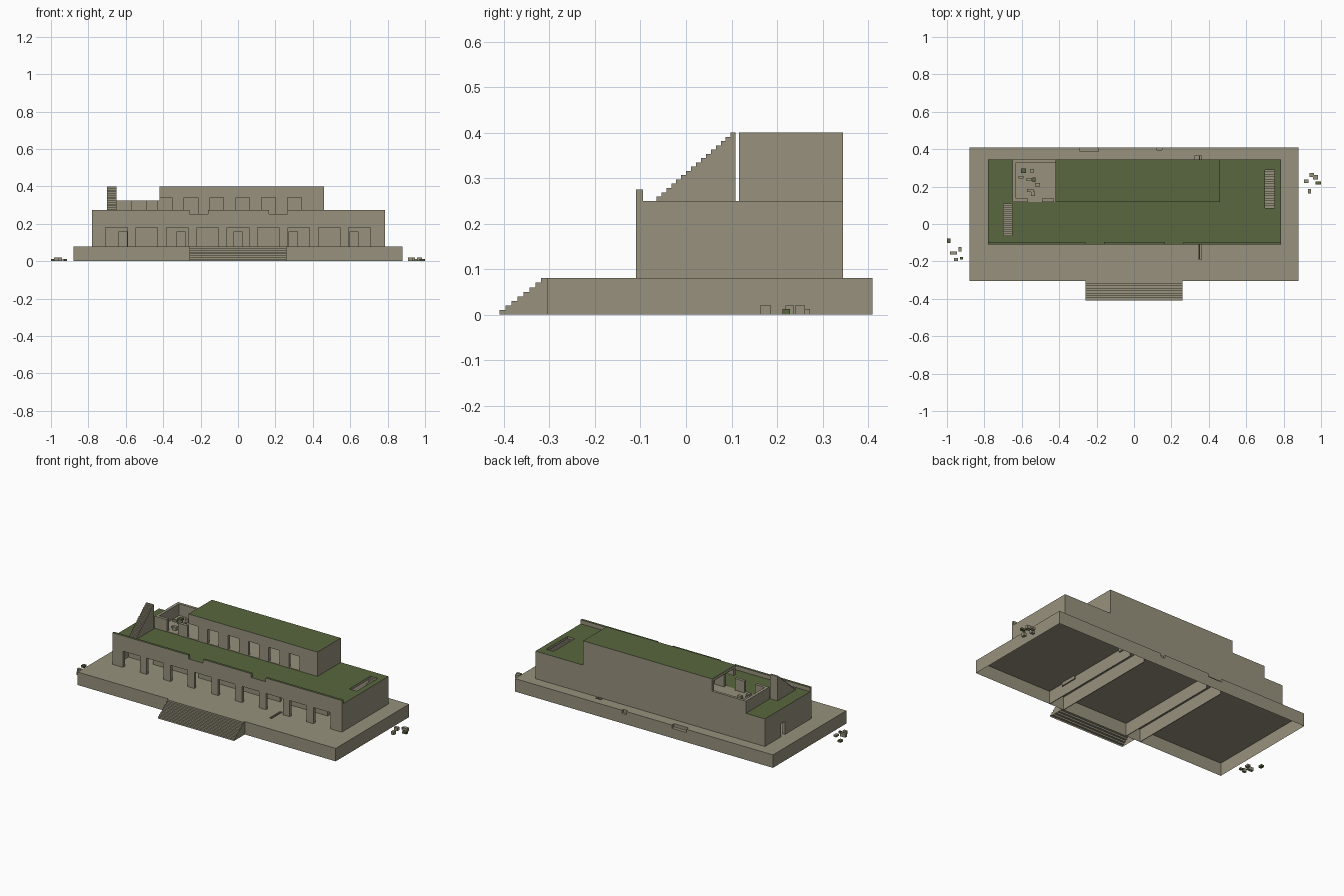
import bpy
import bmesh

cube = bpy.data.objects.get("Cube")
if cube:
    bpy.data.objects.remove(cube, do_unlink=True)


def material(name, rgb):
    mat = bpy.data.materials.new(name)
    mat.use_nodes = True
    mat.diffuse_color = (*rgb, 1)
    mat.node_tree.nodes["Principled BSDF"].inputs["Base Color"].default_value = (*rgb, 1)
    return mat


STONE = material("weathered stone", (0.31, 0.285, 0.205))
MOSS = material("moss green", (0.10, 0.135, 0.05))


def add_object(name, bm, mats):
    bmesh.ops.recalc_face_normals(bm, faces=bm.faces)
    mesh = bpy.data.meshes.new(name)
    bm.to_mesh(mesh)
    bm.free()
    for mat in mats:
        mesh.materials.append(mat)
    obj = bpy.data.objects.new(name, mesh)
    bpy.context.collection.objects.link(obj)
    return obj


def box(name, x, y, z, mats=(STONE,)):
    bm = bmesh.new()
    bmesh.ops.create_cube(bm, size=1)
    for v in bm.verts:
        v.co = [r[0] if c < 0 else r[1] for r, c in zip((x, y, z), v.co)]
    return add_object(name, bm, mats)


def cut(obj, x, y, z):
    """Subtract a box from an object and bake the result."""
    cutter = box("cutter", x, y, z, ())
    cutter.hide_render = True
    mod = obj.modifiers.new("opening", "BOOLEAN")
    mod.operation, mod.solver, mod.object = "DIFFERENCE", "EXACT", cutter
    bpy.context.view_layer.update()
    baked = bpy.data.meshes.new_from_object(
        obj.evaluated_get(bpy.context.evaluated_depsgraph_get()))
    obj.modifiers.clear()
    obj.data = baked
    bpy.data.objects.remove(cutter, do_unlink=True)


def open_bottom(obj):
    """Remove the faces lying on the ground."""
    bm = bmesh.new()
    bm.from_mesh(obj.data)
    low = [f for f in bm.faces if all(abs(v.co.z) < 1e-4 for v in f.verts)]
    bmesh.ops.delete(bm, geom=low, context="FACES")
    bm.to_mesh(obj.data)
    bm.free()


def moss_tops(obj, levels):
    """Colour the upward faces at the given heights green."""
    obj.data.materials.clear()
    obj.data.materials.append(STONE)
    obj.data.materials.append(MOSS)
    for p in obj.data.polygons:
        p.material_index = int(p.normal.z > 0.9 and
                               any(abs(p.center.z - h) < 0.003 for h in levels))


def stairs(name, x, y, z, count):
    """Solid flight rising towards the back."""
    run, rise = (y[1] - y[0]) / count, (z[1] - z[0]) / count
    profile = [(y[0], z[0])]
    for i in range(count):
        profile.append((y[0] + i * run, z[0] + (i + 1) * rise))
        profile.append((y[0] + (i + 1) * run, z[0] + (i + 1) * rise))
    profile.append((y[1], z[0]))
    bm = bmesh.new()
    face = bm.faces.new([bm.verts.new((x[0], py, pz)) for py, pz in profile])
    new = bmesh.ops.extrude_face_region(bm, geom=[face])["geom"]
    bmesh.ops.translate(bm, vec=(x[1] - x[0], 0, 0),
                        verts=[g for g in new if isinstance(g, bmesh.types.BMVert)])
    return add_object(name, bm, (STONE,))


# Hollow platform with chipped rear edge and drain slots
platform = box("platform", (-0.88, 0.88), (-0.305, 0.41), (0, 0.08))
for x, y in (((-0.29, -0.19), (0.388, 0.5)), ((0.12, 0.15), (0.396, 0.5)),
             ((0.345, 0.36), (-0.19, -0.08)), ((0.325, 0.362), (0.3, 0.365))):
    cut(platform, x, y, (0.06, 0.2))
open_bottom(platform)
for x in (0.35, 0.25, -0.2, -0.3):
    box("platform_rib", (x - 0.002, x + 0.002), (-0.303, 0.385), (0, 0.079))

front_steps = stairs("front_steps", (-0.26, 0.26), (-0.41, -0.305), (0, 0.08), 8)
open_bottom(front_steps)

# Lower hall: parapet, gallery, rear room and openings
hall = box("lower_hall", (-0.78, 0.785), (-0.11, 0.345), (0.08, 0.275))
cut(hall, (-1, 1), (-0.095, 1), (0.25, 1))
for x in (-0.26, 0.165):
    cut(hall, (x, x + 0.1), (-0.2, 0), (0.252, 1))
cut(hall, (-0.762, 0.767), (-0.092, 0.02), (0, 0.235))
cut(hall, (-0.762, 0.767), (0.035, 0.328), (0, 0.235))
for i in range(9):
    x = -0.65 + i * 0.1625
    cut(hall, (x - 0.058, x + 0.058), (-0.2, -0.05), (0, 0.18))
for x in (-0.615, -0.305, 0, 0.295, 0.62):
    cut(hall, (x - 0.022, x + 0.022), (0, 0.06), (0, 0.16))
cut(hall, (-1, -0.7), (0.15, 0.19), (0, 0.16))
cut(hall, (0.70, 0.75), (0.085, 0.29), (0.2, 0.4))
moss_tops(hall, (0.25, 0.252, 0.275))
stairs("roof_hatch_stairs", (0.70, 0.75), (0.085, 0.29), (0.08, 0.24), 16)
stairs("roof_stairs", (-0.70, -0.65), (-0.065, 0.109), (0.25, 0.40), 16)

# Upper hall, joined to the roofless room
upper = box("upper_hall", (-0.65, 0.46), (0.117, 0.345), (0.25, 0.40))
cut(upper, (-1, -0.42), (0, 1), (0.325, 1))
cut(upper, (-0.632, 0.442), (0.135, 0.329), (0.1, 0.382))
for i in range(7):
    x = -0.529 + i * 0.1385
    cut(upper, (x - 0.037, x + 0.037), (0, 0.2), (0.1, 0.34))
moss_tops(upper, (0.40,))
box("upper_floor", (-0.64, 0.45), (0.118, 0.34), (0.249, 0.253))

# Fallen blocks: x, y, half width, half depth
rubble = {
    0.0: ((-0.99, -0.09, 0.01, 0.012), (-0.965, -0.156, 0.018, 0.008),
          (-0.93, -0.135, 0.009, 0.013), (-0.952, -0.19, 0.011, 0.008),
          (-0.923, -0.183, 0.008, 0.006), (0.922, 0.228, 0.012, 0.009),
          (0.95, 0.262, 0.012, 0.01), (0.97, 0.25, 0.014, 0.011),
          (0.985, 0.22, 0.014, 0.008), (0.938, 0.175, 0.009, 0.012)),
    0.253: ((-0.59, 0.285, 0.013, 0.012), (-0.545, 0.285, 0.011, 0.009),
            (-0.605, 0.25, 0.013, 0.006), (-0.56, 0.238, 0.014, 0.008),
            (-0.535, 0.237, 0.009, 0.012), (-0.515, 0.21, 0.013, 0.009),
            (-0.555, 0.178, 0.018, 0.008), (-0.54, 0.162, 0.011, 0.011)),
}
for base, blocks in rubble.items():
    for i, (x, y, w, d) in enumerate(blocks):
        height = 0.012 + 0.008 * (i % 2)
        box("rubble_block", (x - w, x + w), (y - d, y + d), (base, base + height),
            (MOSS if i % 4 == 0 and x < 0 or i == 8 else STONE,))
